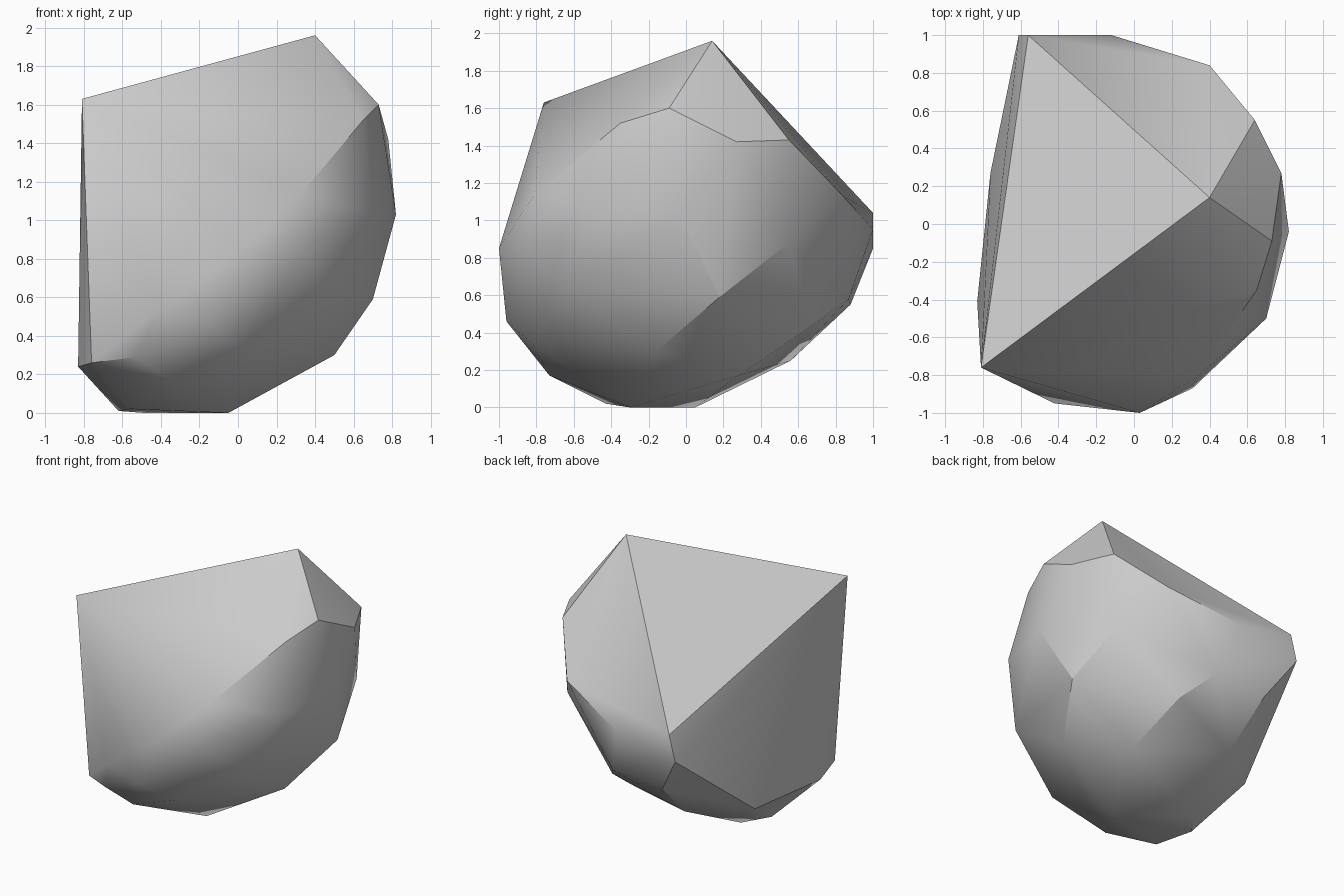
import bpy
import bmesh
import math

# Remove only the default object
default_object = bpy.data.objects.get("Cube")
if default_object:
    bpy.data.objects.remove(default_object, do_unlink=True)


def make_material(name, colour):
    """Create one flat material with matching viewport and render colour."""
    material = bpy.data.materials.new(name)
    material.diffuse_color = colour
    material.use_nodes = True
    shader = material.node_tree.nodes["Principled BSDF"]
    shader.inputs["Base Color"].default_value = colour
    shader.inputs["Roughness"].default_value = .8
    return material


def hull_object(name, corner_groups, material):
    """Wrap a tight convex skin around groups of corner points."""
    bm = bmesh.new()
    for group in corner_groups:
        for corner in group:
            bm.verts.new(corner)
    bmesh.ops.convex_hull(bm, input=bm.verts[:], use_existing_faces=False)

    # Drop corners that ended up inside the skin
    inner = [vert for vert in bm.verts if not vert.link_faces]
    bmesh.ops.delete(bm, geom=inner, context="VERTS")
    bmesh.ops.recalc_face_normals(bm, faces=bm.faces[:])

    mesh = bpy.data.meshes.new(name)
    bm.to_mesh(mesh)
    bm.free()
    mesh.materials.append(material)
    result = bpy.data.objects.new(name, mesh)
    bpy.context.collection.objects.link(result)
    return result


# Broken planes: the peak, its two far corners and the rear fracture rim
fracture_rim = [
    (.4, .14, 1.96), (-.81, -.76, 1.63), (-.56, 1, 1.04),
    (.64, .55, 1.43), (.4, .84, 1.13), (-.12, 1, .95), (-.61, 1, .85),
]

# Flat left-hand split, lower edge
split_edge = [(-.76, -.68, .26), (-.83, -.41, .24), (-.76, .27, .26)]

# Weathered shoulder below the peak
shoulder = [
    (.73, -.09, 1.6), (.65, -.35, 1.52), (.78, .27, 1.42),
    (.82, -.04, 1.03), (.7, -.5, 1.04), (.33, -.81, 1.14),
]

# Rounded front belly
front_belly = [
    (.03, -1, .85), (.31, -.87, .84), (.51, -.65, .62), (-.42, -.95, .53),
    (-.15, -.96, .46), (.04, -.82, .34), (-.53, -.82, .29), (-.36, -.73, .17),
]

# Rounded rear belly
rear_belly = [
    (.6, .55, .88), (.7, .18, .59), (0, .87, .58), (-.42, .88, .55),
    (.15, .66, .43), (-.38, .56, .25), (.24, .28, .17), (.5, -.16, .3),
]

# Small resting facet on the ground
resting_facet = [(-.05, -.3, 0), (-.49, .05, 0), (-.62, -.13, .01), (-.56, -.43, .02)]

stone_grey = make_material("stone grey", (.6, .6, .6, 1))
boulder = hull_object(
    "boulder",
    [fracture_rim, split_edge, shoulder, front_belly, rear_belly, resting_facet],
    stone_grey,
)

# Soft worn facets, crisp fracture edges
bpy.ops.object.select_all(action="DESELECT")
boulder.select_set(True)
bpy.context.view_layer.objects.active = boulder
bpy.ops.object.shade_smooth_by_angle(angle=math.radians(30))
